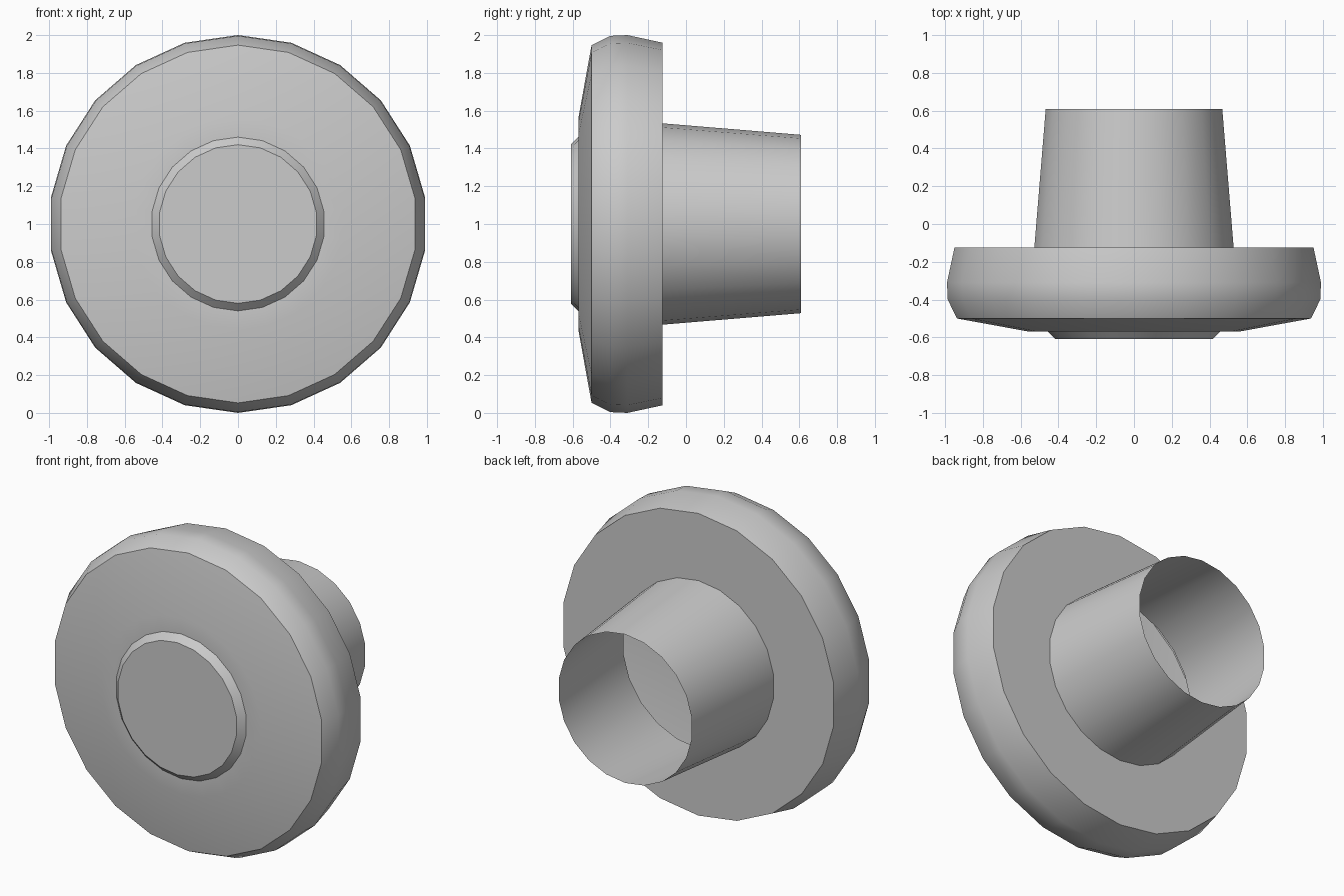
import bpy
from math import sin, cos, pi, radians

if "Cube" in bpy.data.objects:
    bpy.data.objects.remove(bpy.data.objects["Cube"])

SIDES = 22
CENTRE_Z = 1.0


def lathe(name, profile, cap_front=False):
    """Revolve (y, radius) points, listed front to back, around the y axis."""
    verts, faces = [], []
    for y, r in profile:
        for k in range(SIDES):
            a = 2 * pi * k / SIDES
            verts.append((r * sin(a), y, CENTRE_Z + r * cos(a)))
    for i in range(len(profile) - 1):
        for k in range(SIDES):
            n = (k + 1) % SIDES
            a, b = i * SIDES, (i + 1) * SIDES
            faces.append((a + k, a + n, b + n, b + k))
    if cap_front:
        faces.append(tuple(reversed(range(SIDES))))
    mesh = bpy.data.meshes.new(name)
    mesh.from_pydata(verts, [], faces)
    obj = bpy.data.objects.new(name, mesh)
    bpy.context.collection.objects.link(obj)
    bpy.ops.object.select_all(action='DESELECT')
    obj.select_set(True)
    bpy.context.view_layer.objects.active = obj
    bpy.ops.object.shade_smooth_by_angle(angle=radians(30))
    return obj


# Raised button on the front face
lathe("front_boss", [(-0.61, 0.42), (-0.57, 0.46)], cap_front=True)

# Hollow rounded disc: flat ring, shallow cone, rim, flat back
lathe("disc", [(-0.57, 0.46), (-0.57, 0.56), (-0.50, 0.947), (-0.40, 0.996),
               (-0.31, 1.0), (-0.125, 0.96), (-0.125, 0.533)])

# Thin tapered tube, open at the back and into the disc
lathe("stem", [(-0.125, 0.533), (0.61, 0.472)])
